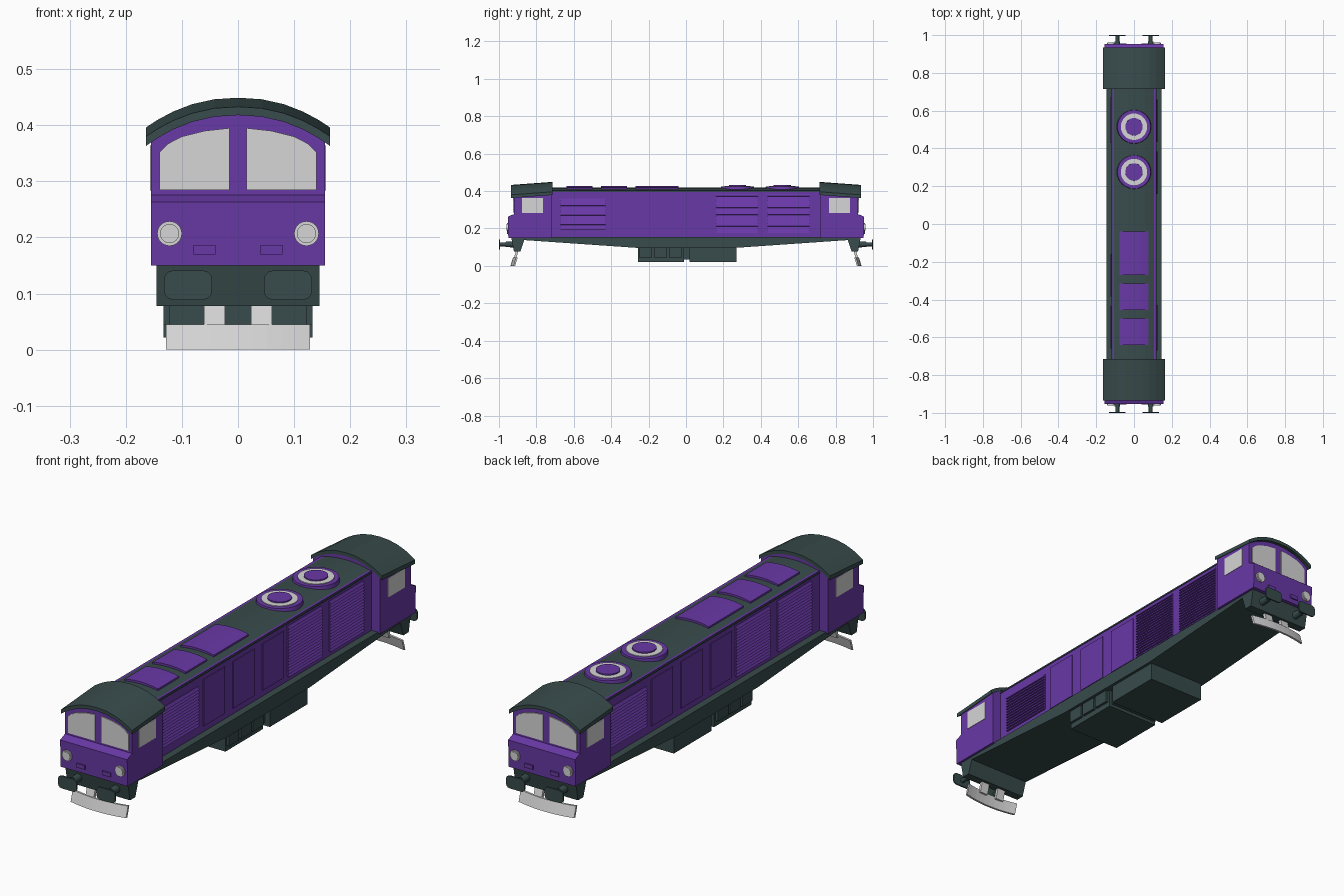
import bpy, bmesh, math
from mathutils import Matrix, Vector

if "Cube" in bpy.data.objects:
    bpy.data.objects.remove(bpy.data.objects["Cube"], do_unlink=True)


def material(name, color):
    m = bpy.data.materials.new(name)
    m.use_nodes = True
    m.diffuse_color = (*color, 1)
    bsdf = next(n for n in m.node_tree.nodes if n.type == 'BSDF_PRINCIPLED')
    bsdf.inputs["Base Color"].default_value = (*color, 1)
    return m


PURPLE = material("purple paint", (0.14, 0.04, 0.38))
DARK = material("dark slate", (0.04, 0.07, 0.07))
LIGHT = material("light grey", (0.67, 0.67, 0.67))


def finish(name, bm, mat, smooth=False):
    bmesh.ops.recalc_face_normals(bm, faces=bm.faces)
    mesh = bpy.data.meshes.new(name)
    bm.to_mesh(mesh)
    bm.free()
    mesh.materials.append(mat)
    ob = bpy.data.objects.new(name, mesh)
    bpy.context.collection.objects.link(ob)
    if smooth:
        bpy.ops.object.select_all(action='DESELECT')
        ob.select_set(True)
        bpy.context.view_layer.objects.active = ob
        bpy.ops.object.shade_smooth_by_angle(angle=math.radians(35))
    return ob


def prism(name, points, axis, lo, hi, mat, edit=None):
    """Extrude a 2D outline along an axis; the outline uses the other two axes in order."""
    bm = bmesh.new()
    def place(p, t):
        co = list(p)
        co.insert("xyz".index(axis), t)
        return bm.verts.new(co)
    a = [place(p, lo) for p in points]
    b = [place(p, hi) for p in points]
    bm.faces.new(a)
    bm.faces.new(b)
    for i in range(len(a)):
        j = (i + 1) % len(a)
        bm.faces.new((a[i], a[j], b[j], b[i]))
    if edit:
        for v in bm.verts:
            edit(v.co)
    return finish(name, bm, mat)


def box(name, x, y, z, mat):
    return prism(name, [(x[0], y[0]), (x[1], y[0]), (x[1], y[1]), (x[0], y[1])], 'z', *z, mat)


def cylinder(name, radius, start, end, mat, top=None, sides=32):
    a, b = Vector(start), Vector(end)
    bm = bmesh.new()
    turn = (b - a).to_track_quat('Z', 'Y').to_matrix().to_4x4()
    bmesh.ops.create_cone(bm, cap_ends=True, segments=sides, radius1=radius,
                          radius2=radius if top is None else top, depth=(b - a).length,
                          matrix=Matrix.Translation((a + b) / 2) @ turn)
    return finish(name, bm, mat, True)


def arch(half, edge, crown, n=12):
    """Arched line from +half to -half."""
    xs = [half * math.cos(math.pi * i / n) for i in range(n + 1)]
    return [(x, edge + (crown - edge) * (1 - abs(x / half) ** 2.2)) for x in xs]


def span(s, a, b):
    return tuple(sorted((s * a, s * b)))


# Underframe with downturned buffer beams
half = [(0.935, 0.155), (0.92, 0.078), (0.885, 0.078), (0.865, 0.138), (0.27, 0.097)]
prism("underframe", half + [(-y, z) for y, z in reversed(half)], 'x', -0.145, 0.145, DARK)

# Belly tanks
box("rear_tank", (-0.133, 0.133), (0.02, 0.27), (0.022, 0.11), DARK)
box("front_tank", (-0.122, 0.122), (-0.257, -0.01), (0.022, 0.11), DARK)
box("tank_link", (-0.11, 0.11), (-0.02, 0.03), (0.035, 0.11), DARK)
for s in (-1, 1):
    for i in range(3):
        y = -0.25 + i * 0.08
        box("tank_locker", span(s, 0.12, 0.133), (y, y + 0.068), (0.045, 0.1), DARK)

# Engine hood and its arched roof
box("hood", (-0.115, 0.115), (-0.72, 0.72), (0.15, 0.404), PURPLE)
prism("hood_roof", arch(0.118, 0.4, 0.418) + [(-0.118, 0.395), (0.118, 0.395)],
      'y', -0.72, 0.72, DARK)

# Roof hatches
for lo, hi in ((-0.27, -0.04), (-0.455, -0.315), (-0.64, -0.5)):
    prism("roof_hatch", arch(0.077, 0.418, 0.427, 8) + [(-0.077, 0.4), (0.077, 0.4)],
          'y', lo, hi, PURPLE)

# Roof fans
for y in (0.515, 0.275):
    for name, r, top, z, mat in (("fan_base", 0.092, 0.088, 0.425, PURPLE),
                                 ("fan_ring", 0.07, 0.07, 0.428, LIGHT),
                                 ("fan_hub", 0.048, 0.046, 0.433, PURPLE)):
        cylinder(name, r, (0, y, 0.4), (0, y, z), mat, top)


# Louvres (one sawtooth profile each) and doors, turned half round on the other side
def louvre(s, lo, hi, bottom, top):
    n = round((top - bottom) / 0.0125)
    step = (top - bottom) / n
    pts = [(s * 0.11, top), (s * 0.11, bottom)]
    for i in range(n):
        z = bottom + i * step
        pts += [(s * 0.124, z), (s * 0.117, z + step * 0.95)]
    prism("louvre", pts, 'y', *span(s, lo, hi), PURPLE)


for s in (-1, 1):
    louvre(s, -0.67, -0.43, 0.195, 0.36)
    louvre(s, 0.16, 0.385, 0.175, 0.385)
    louvre(s, 0.435, 0.66, 0.175, 0.385)
    for lo in (-0.395, -0.2, -0.005):
        box("hood_door", span(s, 0.113, 0.119), span(s, lo, lo + 0.14), (0.18, 0.375), PURPLE)

window = [(0.015, 0.285), (0.14, 0.285), (0.14, 0.352), (0.125, 0.367),
          (0.1, 0.38), (0.06, 0.39), (0.015, 0.395)]

# Both ends
for e in (-1, 1):
    # Cab and roof rise slightly towards the hood
    def rise(co):
        if co.z > 0.33 and abs(co.y) < 0.8:
            co.z += 0.016

    prism("cab", arch(0.155, 0.375, 0.42) + [(-0.155, 0.15), (0.155, 0.15)],
          'y', e * 0.717, e * 0.92, PURPLE, rise)
    prism("cab_roof", arch(0.164, 0.38, 0.433) + arch(0.164, 0.363, 0.418)[::-1],
          'y', e * 0.715, e * 0.935, DARK, rise)
    # Nose with a sloped ledge under the windscreen
    prism("cab_nose", [(e * y, z) for y, z in ((0.9, 0.15), (0.95, 0.15), (0.953, 0.263),
                                              (0.922, 0.276), (0.9, 0.276))],
          'x', -0.155, 0.155, PURPLE)

    for s in (-1, 1):
        prism("windscreen", [(s * x, z) for x, z in window], 'y', e * 0.918, e * 0.924, LIGHT)
        box("side_window", span(s, 0.153, 0.157), span(e, 0.765, 0.878), (0.284, 0.364), LIGHT)
        # Lamps and marker plates
        cylinder("headlight", 0.022, (s * 0.122, e * 0.94, 0.207),
                 (s * 0.122, e * 0.957, 0.207), LIGHT)
        cylinder("headlight_lens", 0.017, (s * 0.122, e * 0.95, 0.207),
                 (s * 0.122, e * 0.96, 0.207), LIGHT)
        box("marker_plate", span(s, 0.04, 0.079), span(e, 0.948, 0.956), (0.17, 0.187), PURPLE)
        # Buffer: sleeve, stem and rounded plate
        cylinder("buffer_sleeve", 0.017, (s * 0.088, e * 0.91, 0.115),
                 (s * 0.088, e * 0.965, 0.115), DARK, 0.014, 16)
        cylinder("buffer_stem", 0.01, (s * 0.088, e * 0.95, 0.115),
                 (s * 0.088, e * 0.997, 0.115), DARK, None, 16)
        plate = []
        for cx, cz, a0 in ((1, 1, 0), (-1, 1, 90), (-1, -1, 180), (1, -1, 270)):
            for k in range(4):
                a = math.radians(a0 + k * 30)
                plate.append((s * 0.089 + cx * 0.027 + 0.016 * math.cos(a),
                              0.115 + cz * 0.01 + 0.016 * math.sin(a)))
        prism("buffer_plate", plate, 'y', e * 0.994, e, DARK)
        # Plough bracket
        prism("plough_bracket", [(e * y, z) for y, z in ((0.895, 0.085), (0.908, 0.085),
                                                        (0.922, 0.035), (0.909, 0.035))],
              'x', *span(s, 0.023, 0.061), LIGHT)

    # Bowed, raked plough blade
    xs = [-0.128 + 0.256 * i / 10 for i in range(11)]
    bow = [0.925 - 0.016 * (x / 0.128) ** 2 for x in xs]
    outline = [(x, e * y) for x, y in zip(xs, bow)]
    outline += [(x, e * (y - 0.009)) for x, y in reversed(list(zip(xs, bow)))]

    def rake(co):
        co.y += e * 0.3 * (0.045 - co.z)

    prism("plough_blade", outline, 'z', 0.0, 0.045, LIGHT, rake)
